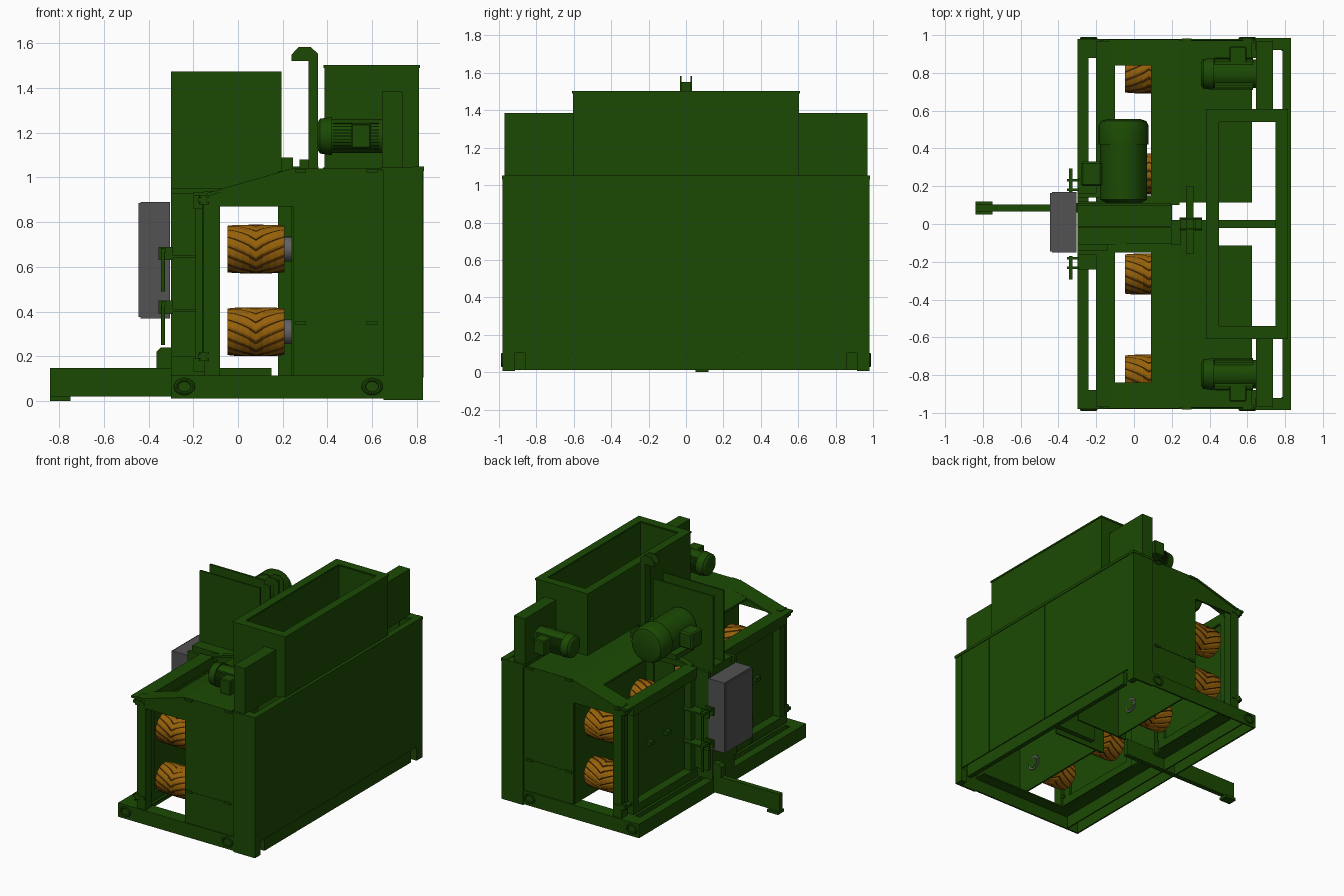
import bpy, bmesh, math
from mathutils import Matrix

if "Cube" in bpy.data.objects:
    bpy.data.objects.remove(bpy.data.objects["Cube"], do_unlink=True)


def material(name, r, g, b):
    m = bpy.data.materials.new(name)
    m.use_nodes = True
    m.diffuse_color = (r, g, b, 1)
    m.node_tree.nodes["Principled BSDF"].inputs["Base Color"].default_value = (r, g, b, 1)
    return m


GREEN = material("machine green", 0.011, 0.068, 0.001)
GREY = material("cabinet grey", 0.085, 0.085, 0.085)
STEEL = material("shaft grey", 0.12, 0.12, 0.13)
TAN = material("tyre brown", 0.31, 0.12, 0.003)
DARK = material("groove brown", 0.06, 0.022, 0.001)


def finish(name, bm, mats, smooth=False):
    bmesh.ops.recalc_face_normals(bm, faces=bm.faces)
    me = bpy.data.meshes.new(name)
    bm.to_mesh(me)
    bm.free()
    ob = bpy.data.objects.new(name, me)
    bpy.context.collection.objects.link(ob)
    for m in mats:
        me.materials.append(m)
    if smooth:
        bpy.ops.object.select_all(action="DESELECT")
        ob.select_set(True)
        bpy.context.view_layer.objects.active = ob
        bpy.ops.object.shade_smooth_by_angle()


def box(name, x, y, z, mat=GREEN, bevel=0):
    """Box given by its (low, high) ranges."""
    bm = bmesh.new()
    bmesh.ops.create_cube(bm, size=1)
    for v in bm.verts:
        v.co = [sum(r) / 2 + c * (r[1] - r[0]) for c, r in zip(v.co, (x, y, z))]
    if bevel:
        bmesh.ops.bevel(bm, geom=bm.edges[:], offset=bevel, segments=1, affect="EDGES")
    finish(name, bm, [mat])


def box2(name, x, y, z):
    """Box on the +y half and its twin on the -y half."""
    box(name + "_left", x, y, z)
    box(name + "_right", x, (-y[1], -y[0]), z)


def prism(name, pts, y0, y1):
    """Side profile in x, z pushed along y."""
    bm = bmesh.new()
    f = bm.faces.new([bm.verts.new((px, y0, pz)) for px, pz in pts])
    ext = bmesh.ops.extrude_face_region(bm, geom=[f])["geom"]
    bmesh.ops.translate(bm, vec=(0, y1 - y0, 0),
                        verts=[g for g in ext if isinstance(g, bmesh.types.BMVert)])
    finish(name, bm, [GREEN])


def lathe(name, axis, origin, profile, mat=GREEN, seg=32):
    """Turned part: profile of (distance along axis, radius)."""
    bm = bmesh.new()
    rings = []
    for d, r in profile:
        rings.append([bm.verts.new((r * math.cos(a), r * math.sin(a), d))
                      for a in (2 * math.pi * i / seg for i in range(seg))])
    for a, b in zip(rings, rings[1:]):
        for i in range(seg):
            bm.faces.new((a[i], a[i - 1], b[i - 1], b[i]))
    bm.faces.new(rings[0])
    bm.faces.new(rings[-1])
    turn = {"x": Matrix.Rotation(math.pi / 2, 4, "Y"),
            "y": Matrix.Rotation(-math.pi / 2, 4, "X"), "z": Matrix()}[axis]
    bmesh.ops.transform(bm, matrix=Matrix.Translation(origin) @ turn, verts=bm.verts)
    finish(name, bm, [mat], True)


def tyre(name, cx, cy, cz, flip):
    """Tyre along x with broad chevron lugs and narrow dark grooves."""
    bm = bmesh.new()
    seg, lug, half, rad = 70, 5, 0.127, 0.109
    rings = []
    for v in (i / 4 for i in range(-4, 5)):
        ring = []
        for i in range(seg):
            groove = i % lug == 0
            a = 2 * math.pi * (i + 0.2 * groove) / seg + flip * 0.6 * abs(v) ** 0.8
            r = rad - 0.004 * groove - 0.005 * v ** 4
            ring.append(bm.verts.new((cx + v * half, cy + r * math.cos(a), cz + r * math.sin(a))))
        rings.append(ring)
    for a, b in zip(rings, rings[1:]):
        for i in range(seg):
            f = bm.faces.new((a[i - 1], a[i], b[i], b[i - 1]))
            f.material_index = int(i % lug == 1)
    bm.faces.new(rings[0])
    bm.faces.new(rings[-1])
    finish(name, bm, [TAN, DARK])


# Base frame of open channels, tow arm and sling eyes
box2("base_side_web", (-0.3, 0.65), (0.968, 0.98), (0.012, 0.115))
box2("base_side_flange", (-0.3, 0.65), (0.88, 0.97), (0.105, 0.115))
box("base_front_web", (-0.3, -0.288), (-0.97, 0.97), (0.012, 0.115))
box("base_front_flange", (-0.29, -0.24), (-0.9, 0.9), (0.105, 0.115))
box("base_sill_web", (-0.2, -0.19), (-0.96, 0.96), (0.012, 0.115))
box("base_sill_flange", (-0.19, -0.1), (-0.9, 0.9), (0.105, 0.115))
box("tow_arm", (-0.84, 0.15), (0.067, 0.103), (0.02, 0.147))
box("tow_foot", (-0.84, -0.75), (0.05, 0.12), (0, 0.02))
prism("tow_gusset", [(-0.365, 0.145), (-0.3, 0.145), (-0.3, 0.24), (-0.345, 0.24), (-0.365, 0.22)], 0.06, 0.11)
for x in (-0.24, 0.6):
    for s in (-1, 1):
        bpy.ops.mesh.primitive_torus_add(location=(x, s * 0.982, 0.065), rotation=(math.pi / 2, 0, 0),
                                         major_radius=0.03, minor_radius=0.008,
                                         major_segments=24, minor_segments=8)
        eye = bpy.context.object
        eye.name = "sling_eye"
        eye.scale.x = 1.25
        eye.data.materials.append(GREEN)

# Roller chambers, one on each half
END = [(-0.08, 0.87), (0.245, 0.87), (0.245, 0.115), (0.65, 0.115), (0.65, 1.035), (0.24, 1.035), (-0.08, 0.94)]
ROOF = [(0.09, 0.98), (0.24, 1.025), (0.625, 1.025), (0.625, 1.04), (0.24, 1.04), (0.09, 0.995)]
RIM = [(-0.14, 0.915), (0.24, 1.025), (0.24, 1.04), (-0.14, 0.93)]
for s in (-1, 1):
    prism("chamber_end_plate", END, s * 0.958, s * 0.972)
    prism("chamber_roof", ROOF, s * 0.115, s * 0.972)
    prism("roof_end_flange", RIM, s * 0.84, s * 0.978)
    prism("roof_inner_flange", RIM, s * 0.1, s * 0.15)
    for x in (0.28, 0.6):
        for z in (0.35, 1.03):
            box("panel_latch", (x - 0.025, x + 0.025), sorted((s * 0.96, s * 0.982)), (z - 0.008, z + 0.008))
    for y in (0.265, 0.8):
        for z in (0.31, 0.68):
            tyre("roller_tyre", 0.08, s * y, z, s)
            lathe("roller_shaft", "x", (0.2, s * y, z), [(0, 0.055), (0.06, 0.055)], STEEL)
            lathe("shaft_bore", "x", (0.25, s * y, z), [(0, 0.042), (0.013, 0.042)])
box2("chamber_inner_plate", (0.18, 0.62), (0.115, 0.127), (0.115, 1.03))
box2("roller_wall", (0.24, 0.252), (0.12, 0.96), (0.115, 1.03))
box2("panel_seam", (0.29, 0.58), (0.968, 0.975), (0.348, 0.352))

# Swing doors with frames, posts, hinges and latches
box2("corner_post", (-0.15, -0.08), (0.9, 0.97), (0.115, 0.94))
box2("door_panel", (-0.135, -0.12), (0.15, 0.93), (0.13, 0.92))
for z in (0.13, 0.86):
    box2("door_rail", (-0.2, -0.1), (0.15, 0.9), (z, z + 0.06))
for y in (0.15, 0.83):
    box2("door_stile", (-0.19, -0.1), (y, y + 0.06), (0.13, 0.92))
box2("door_flange", (-0.3, -0.1), (0.14, 0.165), (0.2, 0.93))
box2("door_top_lip", (-0.2, -0.1), (0.15, 0.97), (0.92, 0.935))
for s in (-1, 1):
    lathe("hinge_rod", "z", (-0.15, s * 0.955, 0.19), [(0, 0.01), (0.72, 0.01)], seg=12)
    for z in (0.2, 0.9):
        lathe("hinge_barrel", "z", (-0.15, s * 0.955, z - 0.02), [(0, 0.024), (0.04, 0.024)], seg=16)
        box("hinge_leaf", (-0.18, -0.09), sorted((s * 0.88, s * 0.975)), (z - 0.01, z + 0.01))
    for z in (0.42, 0.66):
        box("latch_arm", (-0.345, -0.325), sorted((s * 0.17, s * 0.295)), (z + 0.005, z + 0.025))
        for y in (0.175, 0.225):
            box("latch_fork", (-0.355, -0.29), sorted((s * y, s * y + s * 0.014)), (z - 0.03, z + 0.03))
        box("latch_strap", (-0.3, -0.14), sorted((s * 0.165, s * 0.24)), (z - 0.02, z - 0.008))
        lathe("latch_handle", "z", (-0.335, s * 0.285, z - 0.17), [(0, 0.009), (0.18, 0.009)], seg=12)
    for y in (0.4, 0.6):
        box("door_clip", (-0.16, -0.13), sorted((s * y, s * y + s * 0.05)), (0.53, 0.56))

# Middle column, bridge and control cabinet
box("middle_column", (-0.3, -0.09), (-0.14, 0.12), (0.115, 0.9))
box("middle_bridge", (-0.3, 0.2), (-0.11, 0.11), (0.88, 0.95))
box("bridge_extension", (0.2, 0.38), (-0.115, 0.02), (0.98, 1.035))
box("control_cabinet", (-0.435, -0.305), (-0.15, 0.17), (0.37, 0.89), GREY)
box("cabinet_door", (-0.445, -0.435), (-0.145, 0.165), (0.375, 0.885), GREY)

# Drive guard plates and the large motor
box("guard_front_plate", (-0.3, 0.195), (-0.022, -0.01), (0.95, 1.475))
box("guard_back_plate", (-0.3, 0.195), (0.095, 0.11), (0.95, 1.475))
lathe("main_motor", "y", (-0.055, 0.11, 1.21),
      [(0, 0.09), (0.02, 0.125), (0.31, 0.125), (0.311, 0.132), (0.41, 0.132), (0.435, 0.12), (0.445, 0.09)])
box("main_motor_terminal", (-0.28, -0.17), (0.2, 0.33), (1.15, 1.27), bevel=0.01)
box("main_motor_foot", (-0.17, 0.06), (0.15, 0.36), (1.06, 1.1))

# Hook post of two cheeks and a back web, with cross bar
HOOK = [(0.315, 1.04), (0.357, 1.04), (0.357, 1.555), (0.325, 1.583), (0.27, 1.583), (0.24, 1.55), (0.24, 1.52),
        (0.315, 1.52)]
prism("hook_left_cheek", HOOK, 0.025, 0.032)
prism("hook_right_cheek", HOOK, -0.032, -0.025)
box("hook_web", (0.315, 0.325), (-0.03, 0.03), (1.04, 1.55))
box("hook_cross_bar", (0.275, 0.315), (-0.16, 0.2), (1.035, 1.08))
box("hook_base", (0.24, 0.36), (-0.035, 0.035), (1.03, 1.05))
box("bridge_stop", (0.195, 0.245), (-0.11, 0.02), (1.03, 1.09))

# Feed housing: outer wall, ends, lips, bottom rail and divider
box("outer_wall", (0.815, 0.827), (-0.98, 0.98), (0.105, 1.045))
box2("housing_end", (0.65, 0.827), (0.968, 0.982), (0.005, 1.045))
box2("housing_foot", (0.78, 0.827), (0.915, 0.98), (0.005, 0.105))
box("housing_bottom_rail", (0.785, 0.82), (-0.86, 0.86), (0.012, 0.11))
box("housing_top_rail", (0.785, 0.832), (-0.985, 0.985), (1.03, 1.05))
box2("housing_top_end", (0.64, 0.83), (0.92, 0.985), (1.03, 1.048))
box("housing_divider", (0.38, 0.815), (-0.02, 0.02), (0.08, 1.045))
for y in (-0.915, -0.61, 0, 0.305, 0.61):
    box("wall_seam", (0.826, 0.829), (y - 0.003, y + 0.003), (0.105, 1.03))

# Hopper with rim
for x0, x1 in ((0.387, 0.45), (0.75, 0.81)):
    box("hopper_long_wall", (x0, x1), (-0.605, 0.605), (1.04, 1.495))
box2("hopper_short_wall", (0.45, 0.75), (0.54, 0.605), (1.04, 1.495))
for x0, x1 in ((0.382, 0.445), (0.755, 0.815)):
    box("hopper_rim_long", (x0, x1), (-0.61, 0.61), (1.49, 1.502))
box2("hopper_rim_short", (0.44, 0.76), (0.545, 0.61), (1.49, 1.502))

# Side drives: belt housings and finned motors
box2("belt_housing", (0.645, 0.735), (0.605, 0.97), (1.04, 1.385))
for s in (-1, 1):
    y = s * 0.795
    lathe("side_motor", "x", (0.355, y, 1.185),
          [(0, 0.06), (0.012, 0.078), (0.065, 0.085), (0.066, 0.076), (0.29, 0.076)])
    for i in range(9):
        d = (i - 4) * 0.014
        w = math.sqrt(0.086 ** 2 - d ** 2)
        box("motor_fin", (0.425, 0.63), (y - w, y + w), (1.183 + d, 1.187 + d))
    box("side_motor_terminal", (0.505, 0.595), sorted((s * 0.85, s * 0.94)), (1.13, 1.24), bevel=0.006)
